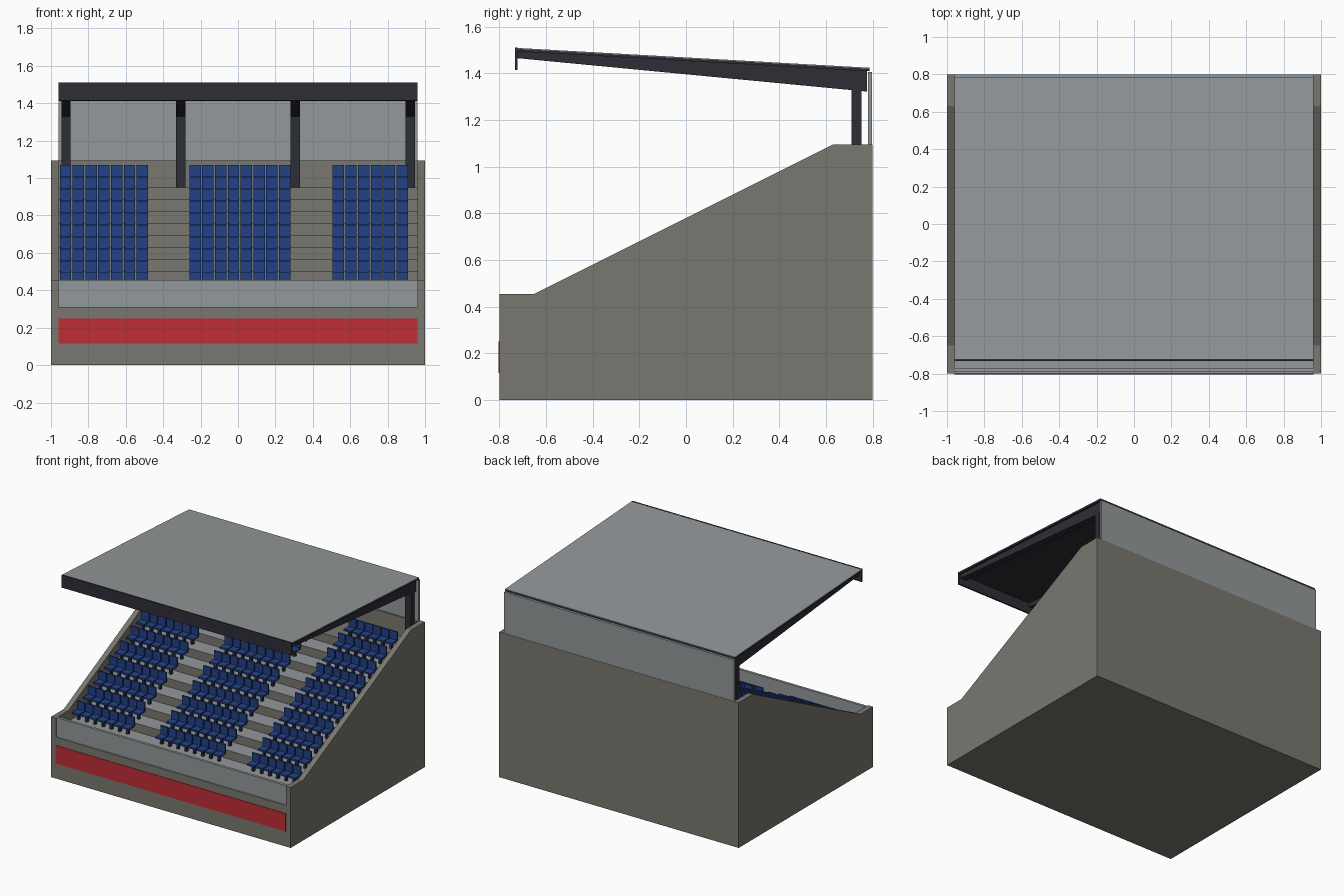
import bpy, bmesh
from mathutils import Vector

if "Cube" in bpy.data.objects:
    bpy.data.objects.remove(bpy.data.objects["Cube"])


def material(name, rgb):
    m = bpy.data.materials.new(name)
    m.diffuse_color = (*rgb, 1)
    m.use_nodes = True
    m.node_tree.nodes["Principled BSDF"].inputs["Base Color"].default_value = m.diffuse_color
    return m


CONCRETE = material("concrete", (0.195, 0.185, 0.16))
GREY = material("light_grey", (0.29, 0.315, 0.325))
DARK = material("dark_steel", (0.027, 0.027, 0.037))
BLUE = material("seat_blue", (0.016, 0.053, 0.24))
RED = material("red_band", (0.53, 0.026, 0.035))


def finish(name, bm, *mats):
    bmesh.ops.recalc_face_normals(bm, faces=bm.faces)
    me = bpy.data.meshes.new(name)
    bm.to_mesh(me)
    bm.free()
    for m in mats:
        me.materials.append(m)
    ob = bpy.data.objects.new(name, me)
    bpy.context.collection.objects.link(ob)
    return ob


def add_box(bm, x, y, z, mat=0):
    """Box from (min, max) pairs."""
    geom = bmesh.ops.create_cube(bm, size=1)
    for v in geom["verts"]:
        v.co = Vector([(r[0] + r[1]) / 2 + c * (r[1] - r[0])
                       for r, c in zip((x, y, z), v.co)])
        for f in v.link_faces:
            f.material_index = mat


def box(name, x, y, z, mat):
    bm = bmesh.new()
    add_box(bm, x, y, z)
    return finish(name, bm, mat)


def extrude_profile(name, points, x0, x1, *mats, rule=None):
    """Extrude a (y, z) outline from x0 to x1."""
    bm = bmesh.new()
    face = bm.faces.new([bm.verts.new((x0, y, z)) for y, z in points])
    ext = bmesh.ops.extrude_face_region(bm, geom=[face])
    for v in ext["geom"]:
        if isinstance(v, bmesh.types.BMVert):
            v.co.x = x1
    bmesh.ops.recalc_face_normals(bm, faces=bm.faces)
    if rule:
        for f in bm.faces:
            f.material_index = rule(f)
    return finish(name, bm, *mats)


ROWS, DEPTH, RISE = 10, 0.128, 0.064
Y0, Z0 = -0.65, 0.31

# Stepped terrace with the rear wall; treads are light grey
outline = [(-0.8, 0), (-0.8, Z0), (Y0, Z0)]
for i in range(ROWS):
    y, z = Y0 + i * DEPTH, Z0 + (i + 1) * RISE
    outline.append((y, z))
    if i < ROWS - 1:
        outline.append((y + DEPTH, z))
outline += [(0.77, Z0 + ROWS * RISE), (0.77, 1.095), (0.8, 1.095), (0.8, 0)]
extrude_profile("terrace", outline, -0.96, 0.96, CONCRETE, GREY,
                rule=lambda f: int(f.normal.z > 0.9 and f.calc_center_median().z < 0.94))

# Sloping side walls
wall = [(-0.8, 0), (-0.8, 0.455), (-0.65, 0.455), (0.63, 1.095), (0.8, 1.095), (0.8, 0)]
for side, a, b in (("left", -1.0, -0.96), ("right", 0.96, 1.0)):
    extrude_profile(side + "_wall", wall, a, b, CONCRETE)

# Front barrier, painted band and rear screen
box("front_barrier", (-0.96, 0.96), (-0.79, -0.77), (0.31, 0.455), GREY)
box("front_band", (-0.96, 0.96), (-0.804, -0.799), (0.115, 0.25), RED)
box("rear_screen", (-0.96, 0.96), (0.78, 0.798), (1.09, 1.405), GREY)

# Seats: three blocks, each seat with pan, backrest and pedestal
PITCH, WIDTH = 0.0685, 0.061
bm = bmesh.new()
for start, count in ((-0.953, 7), (-0.26, 8), (0.505, 6)):
    for row in range(ROWS):
        y, z = Y0 + row * DEPTH, Z0 + (row + 1) * RISE
        for k in range(count):
            x = start + k * PITCH
            c = x + WIDTH / 2
            add_box(bm, (x, x + WIDTH), (y + 0.035, y + 0.1), (z + 0.045, z + 0.058))
            add_box(bm, (x, x + WIDTH), (y + 0.095, y + 0.107), (z + 0.052, z + 0.12))
            add_box(bm, (c - 0.009, c + 0.009), (y + 0.06, y + 0.08), (z, z + 0.046), 1)
finish("seats", bm, BLUE, DARK)

# Rear posts and tapered roof beams
beam = [(-0.722, 1.5), (-0.722, 1.465), (0.775, 1.322), (0.775, 1.415)]
for n, x in enumerate((-0.92, -0.307, 0.307, 0.92), 1):
    box(f"post_{n}", (x - 0.025, x + 0.025), (0.71, 0.752), (0.945, 1.36), DARK)
    extrude_profile(f"roof_beam_{n}", beam, x - 0.025, x + 0.025, DARK)

# Roof: dark deck with a light grey sheet on top, and front fascia
deck = [(-0.722, 1.494), (-0.722, 1.505), (0.787, 1.42), (0.787, 1.409)]
extrude_profile("roof_deck", deck, -0.96, 0.96, DARK)
sheet = [(-0.722, 1.505), (-0.722, 1.509), (0.787, 1.424), (0.787, 1.42)]
extrude_profile("roof_sheet", sheet, -0.96, 0.96, GREY)
box("roof_fascia", (-0.96, 0.96), (-0.733, -0.721), (1.415, 1.51), DARK)
